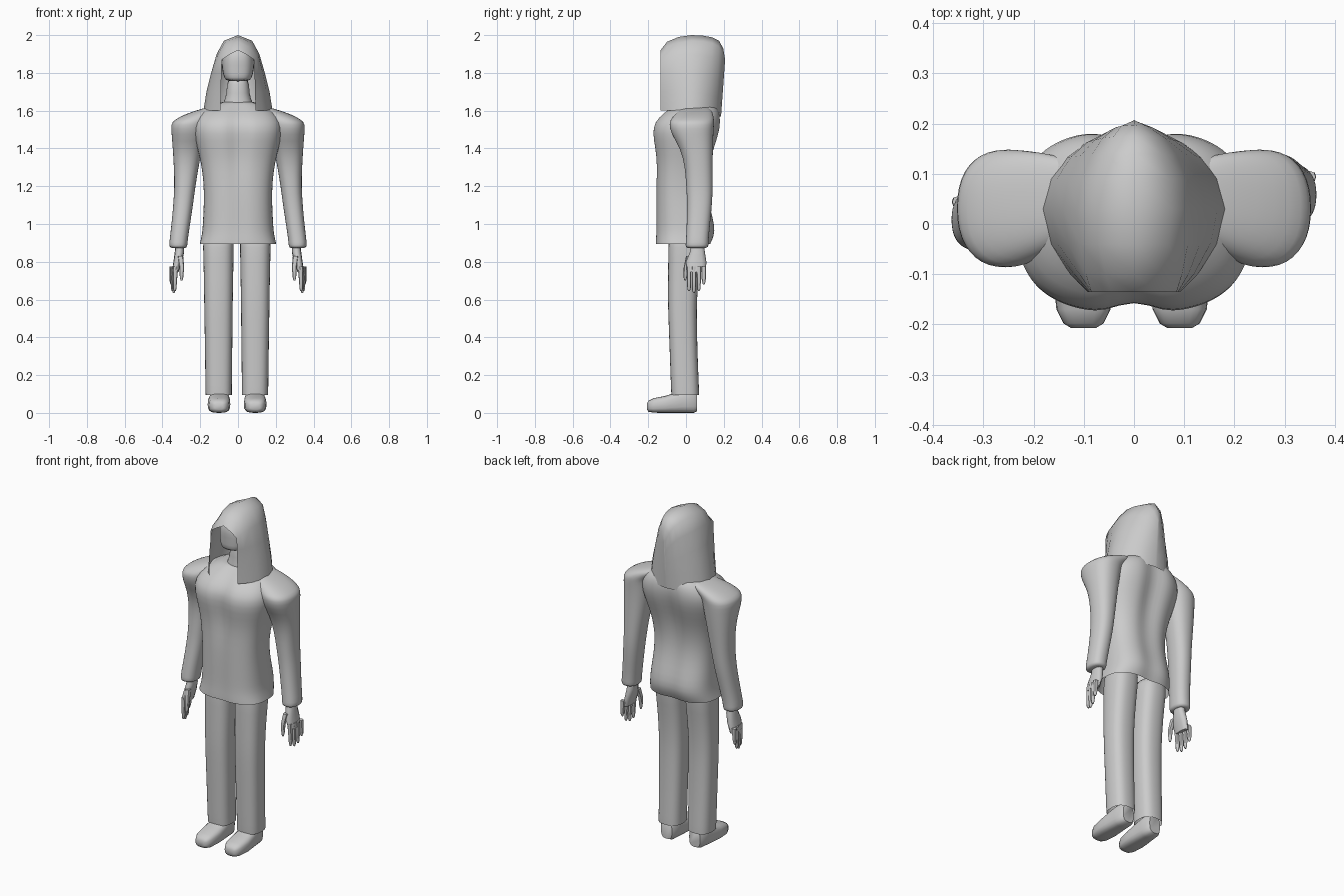
import bpy, math

def mesh_object(name, rings, closed=True, caps=(True, True), subsurf=0, angle=50):
    """Skin a list of equal-length point rings."""
    n = len(rings[0])
    verts = [p for r in rings for p in r]
    faces = []
    for i in range(len(rings) - 1):
        for j in range(n if closed else n - 1):
            k = (j + 1) % n
            faces.append((i*n + j, i*n + k, (i+1)*n + k, (i+1)*n + j))
    if caps[0]:
        faces.append(tuple(reversed(range(n))))
    if caps[1]:
        faces.append(tuple(range(len(verts) - n, len(verts))))
    me = bpy.data.meshes.new(name)
    me.from_pydata(verts, [], faces)
    ob = bpy.data.objects.new(name, me)
    bpy.context.collection.objects.link(ob)
    if subsurf:
        m = ob.modifiers.new("subdivision", 'SUBSURF')
        m.levels = m.render_levels = subsurf
    bpy.ops.object.select_all(action='DESELECT')
    ob.select_set(True)
    bpy.context.view_layer.objects.active = ob
    if subsurf:
        bpy.ops.object.shade_smooth()
    else:
        bpy.ops.object.shade_smooth_by_angle(angle=math.radians(angle))
    return ob

def super_ring(a0, a1, b0, b1, n, power):
    """Closed superellipse filling the rectangle a0..a1, b0..b1."""
    out = []
    for j in range(n):
        t = 2 * math.pi * j / n
        c, s = math.cos(t), math.sin(t)
        u = math.copysign(abs(c) ** (2 / power), c)
        v = math.copysign(abs(s) ** (2 / power), s)
        out.append(((a0+a1)/2 + (a1-a0)/2*u, (b0+b1)/2 + (b1-b0)/2*v))
    return out

def stack(name, levels, n=16, power=2.3, side=1, shift=lambda z: 0, warp=None, **kw):
    """Loft of horizontal sections given as (z, x0, x1, y0, y1)."""
    levels = sorted(levels)
    rings = []
    for z, x0, x1, y0, y1 in levels:
        pts = super_ring(x0, x1, y0, y1, n, power)
        ring = [(x*side, y + shift(z), z) for x, y in pts]
        if warp:
            ring = [warp(*p) for p in ring]
        rings.append(ring if side > 0 else ring[::-1])
    return mesh_object(name, rings, **kw)

# jacket body, with a shallow groove down the chest and the spine
def groove(x, y, z):
    chest = max(0, 1 - abs(z - 1.45) / 0.25)
    if y < 0.0:
        y += (0.008 + 0.025*chest) * math.exp(-(x/0.035)**2) * min(1, abs(y)/0.1)
    else:
        y -= (0.015 + 0.02*chest) * math.exp(-(x/0.05)**2) * min(1, y/0.1)
    return x, y, z

body = [(0.895, .203, -.163, .135), (0.915, .198, -.163, .145), (0.96, .188, -.16, .162),
        (1.03, .185, -.16, .15), (1.12, .18, -.16, .125), (1.22, .182, -.16, .115),
        (1.32, .195, -.158, .13), (1.40, .215, -.167, .155), (1.48, .235, -.182, .182),
        (1.54, .235, -.172, .19), (1.59, .20, -.12, .185), (1.62, .16, -.075, .17),
        (1.642, .11, -.05, .15), (1.648, .06, -.03, .11)]
stack("jacket_body", [(z, -w, w, f, b) for z, w, f, b in body], n=40, power=2.7,
      warp=groove, caps=(False, True), subsurf=1)

# neck and head
stack("neck", [(1.60, -.10, .10, -.05, .13), (1.64, -.08, .08, -.04, .12),
               (1.68, -.06, .06, -.03, .10), (1.80, -.06, .06, -.03, .10)], subsurf=1)
stack("head", [(1.755, -.055, .055, -.09, .04), (1.77, -.075, .075, -.105, .08),
               (1.82, -.085, .085, -.105, .12), (1.86, -.088, .088, -.11, .14),
               (1.91, -.08, .08, -.105, .14), (1.95, -.06, .06, -.07, .12),
               (1.97, -.03, .03, -.02, .08)], n=20, power=2.6, subsurf=1)

# long hair: open-fronted arches swept from face to back
front_arch = [(.093, 1.60), (.090, 1.70), (.088, 1.80), (.085, 1.87), (.045, 1.897), (0, 1.92)]
full_arch = [(.183, 1.60), (.167, 1.70), (.142, 1.80), (.113, 1.90), (.075, 1.97), (0, 2.0)]
# y, blend from front to full arch, width scale, drop of the crown, bottom height
hair = [(-.135, 0, 1, 0, 1.60), (-.10, .38, 1, 0, 1.60), (-.04, .80, 1, 0, 1.60),
        (.03, 1, 1, 0, 1.60), (.09, 1, .92, .003, 1.59), (.14, 1, .75, .012, 1.575),
        (.175, 1, .55, .03, 1.57), (.197, 1, .33, .07, 1.57), (.207, 1, .03, .13, 1.57)]
arches = []
for y, b, w, drop, low in hair:
    half = []
    for (fx, fz), (gx, gz) in zip(front_arch, full_arch):
        q = (gz - 1.60) / 0.40
        # crown of the front rises faster than its width
        z = fz + (gz - fz) * min(1, b ** 0.6) - drop * q + (low - 1.60) * (1 - q)
        back = max(0, y - .1) * .2 * (1 - q)
        half.append(((fx + (gx - fx)*b) * w, y - back, z))
    arches.append(half + [(-x, yy, z) for x, yy, z in half[-2::-1]])
mesh_object("hair", arches, closed=False, caps=(False, True), angle=60)

# arms, the left one swung slightly forward
sleeve = [(0.87, .272, .358, .00, .115), (0.885, .268, .366, -.004, .12), (0.92, .265, .362, .0, .12),
          (1.02, .25, .35, .004, .13), (1.12, .235, .342, .006, .14), (1.20, .225, .337, .0, .142),
          (1.30, .208, .340, -.005, .142), (1.40, .19, .346, -.03, .143), (1.48, .17, .353, -.082, .146),
          (1.53, .16, .356, -.09, .15), (1.55, .15, .34, -.085, .15), (1.58, .12, .285, -.06, .145),
          (1.605, .09, .21, -.03, .135), (1.625, .07, .14, .0, .11)]
palm = [(0.745, .315, .35, .005, .105), (0.80, .298, .342, .0, .108), (0.85, .285, .335, .02, .10),
        (0.89, .285, .33, .025, .095)]
for label, side, swing in (("right", 1, 0.0), ("left", -1, -0.05)):
    def shift(z, s=swing):
        return s * min(1, max(0, (1.45 - z) / 0.5))
    arm = dict(side=side, shift=shift)
    stack(label + "_sleeve", sleeve, n=20, subsurf=1, **arm)
    stack(label + "_hand", palm, n=12, **arm)
    for i, tip in enumerate((.645, .635, .645, .68)):
        y, x = .016 + .026*i, .33 + .006*i
        levels = [(.775, x-.014, x+.014, y-.012, y+.012), (.71, x-.008, x+.015, y-.011, y+.011),
                  (tip+.012, x-.004, x+.013, y-.009, y+.009), (tip, x+.0, x+.009, y-.004, y+.004)]
        stack(f"{label}_finger_{i+1}", levels, n=8, **arm)
    stack(label + "_thumb", [(.83, .29, .32, .0, .035), (.77, .285, .31, -.012, .012),
                             (.715, .29, .308, -.012, .004), (.70, .295, .303, -.008, .0)], n=8, **arm)

# trousers and shoes
for label, side, dx in (("right", 1, 0.0), ("left", -1, 0.012)):
    leg = [(0.095, .02, .160, -.078, .070), (0.12, .02, .161, -.080, .070), (0.30, .018, .163, -.086, .062),
           (0.48, .016, .166, -.093, .058), (0.60, .015, .168, -.097, .058), (0.75, .012, .170, -.095, .070),
           (0.88, .010, .174, -.095, .09), (0.98, .008, .174, -.09, .10)]
    stack(label + "_trouser_leg", [(z, a+dx, b+dx, f, k) for z, a, b, f, k in leg],
          n=20, power=2.6, side=side, caps=(False, True), subsurf=1)
    # y, centre x, half width, underside, top
    shoe = [(-.207, .091, .025, .018, .050), (-.198, .091, .040, .006, .064), (-.17, .091, .054, .001, .078),
            (-.11, .091, .060, 0, .090), (-.06, .090, .058, 0, .105), (.0, .089, .052, 0, .125),
            (.04, .088, .048, 0, .125), (.058, .088, .036, .008, .11)]
    rings = [[((x + dx*0.8)*side, y, z) for x, z in super_ring(c-w, c+w, lo, hi, 20, 3.0)]
             for y, c, w, lo, hi in shoe]
    if side < 0:
        rings = [r[::-1] for r in rings]
    mesh_object(label + "_shoe", rings)
